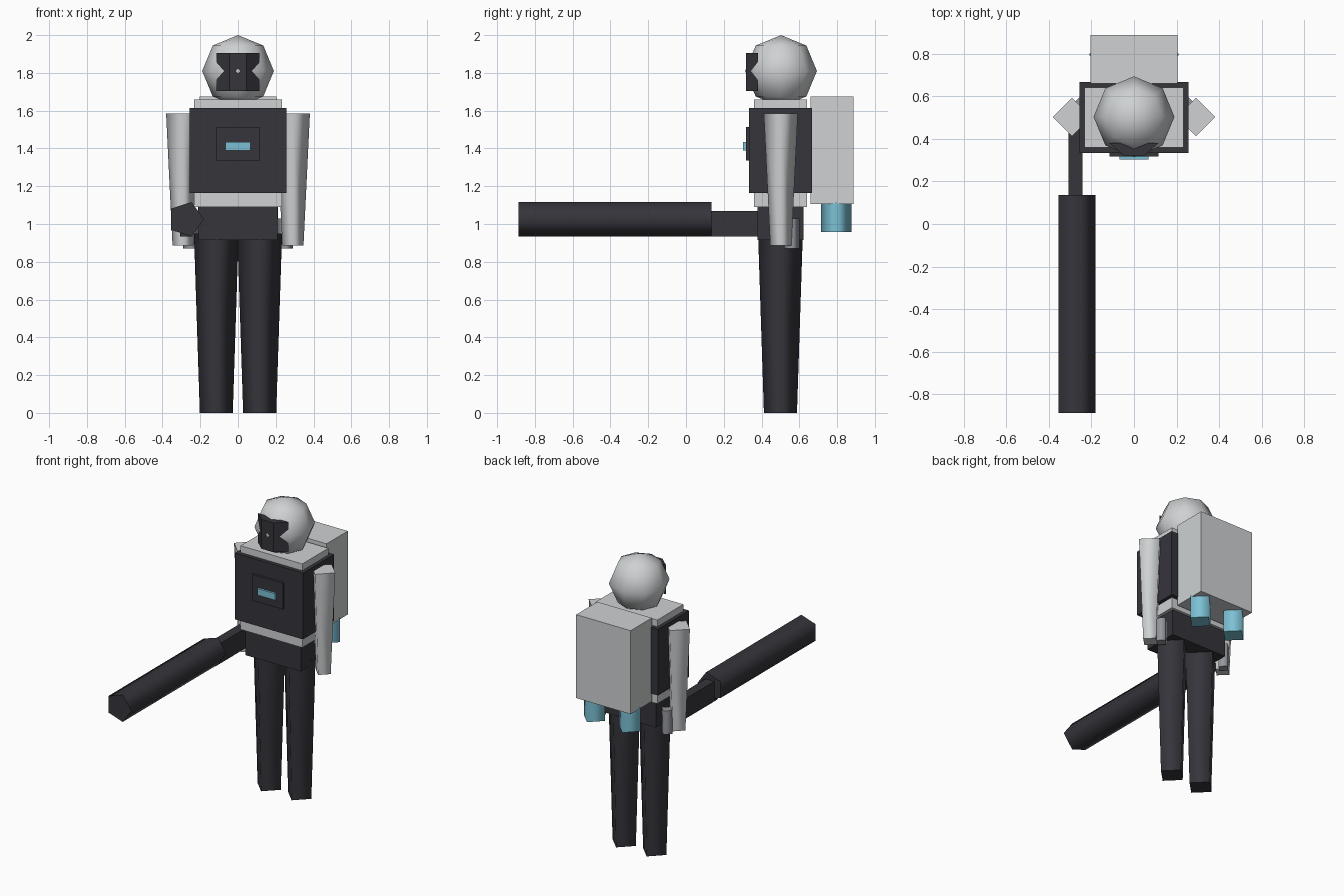
import bpy, bmesh, math
from mathutils import Matrix

cube = bpy.data.objects.get("Cube")
if cube:
    bpy.data.objects.remove(cube, do_unlink=True)


def material(name, rgb):
    m = bpy.data.materials.new(name)
    m.use_nodes = True
    m.diffuse_color = (*rgb, 1)
    m.node_tree.nodes["Principled BSDF"].inputs["Base Color"].default_value = (*rgb, 1)
    return m


LIGHT = material("light grey", (0.62, 0.64, 0.65))
DARK = material("charcoal", (0.036, 0.035, 0.044))
GREY = material("mid grey", (0.3, 0.31, 0.34))
CYAN = material("cyan", (0.2, 0.53, 0.66))
MID_Y = 0.5  # the body stands behind the origin


def finish(name, bm, mat):
    bmesh.ops.recalc_face_normals(bm, faces=bm.faces[:])
    mesh = bpy.data.meshes.new(name)
    bm.to_mesh(mesh)
    bm.free()
    mesh.materials.append(mat)
    obj = bpy.data.objects.new(name, mesh)
    bpy.context.collection.objects.link(obj)
    return obj


def box(name, mat, x, y, z):
    """Box from (low, high) pairs on each axis."""
    bm = bmesh.new()
    bmesh.ops.create_cube(bm, size=1)
    for v in bm.verts:
        v.co = [lo + (c + 0.5) * (hi - lo) for c, (lo, hi) in zip(v.co, (x, y, z))]
    return finish(name, bm, mat)


def prism(name, mat, sides, r_low, r_high, start, length, along_y=False):
    """Few-sided tapered tube with a corner toward +x, smooth sides and flat caps."""
    bm = bmesh.new()
    bmesh.ops.create_cone(bm, cap_ends=True, segments=sides,
                          radius1=r_low, radius2=r_high, depth=length)
    # Turn so that the first corner points along +x
    first = bm.verts[:][0].co
    turn = Matrix.Rotation(-math.atan2(first.y, first.x), 4, 'Z')
    bm.transform(Matrix.Translation((0, 0, length / 2)) @ turn)
    caps = [f for f in bm.faces if abs(f.normal.z) > 0.9]
    for f in bm.faces:
        f.smooth = f not in caps
    for f in caps:
        for e in f.edges:
            e.smooth = False
    if along_y:
        bm.transform(Matrix.Rotation(-math.pi / 2, 4, 'X'))
    bm.transform(Matrix.Translation(start))
    return finish(name, bm, mat)


# Head
bm = bmesh.new()
bmesh.ops.create_uvsphere(bm, u_segments=8, v_segments=4, radius=0.19)
for f in bm.faces:
    f.smooth = True
bm.transform(Matrix.Translation((0, MID_Y + 0.003, 1.81)))
finish("head", bm, LIGHT)

# Visor: a faceted band, partly sunk in the head
bm = bmesh.new()
outline = [(-0.115, 0.38), (-0.045, 0.318), (0.045, 0.318), (0.115, 0.38)]
base = bm.faces.new([bm.verts.new((x, y, 1.705)) for x, y in outline])
raised = bmesh.ops.extrude_face_region(bm, geom=[base])["geom"]
bmesh.ops.translate(bm, vec=(0, 0, 0.2),
                    verts=[g for g in raised if isinstance(g, bmesh.types.BMVert)])
finish("visor", bm, DARK)

# Torso, armour and hips
box("torso", LIGHT, (-0.232, 0.232), (0.36, 0.64), (1.09, 1.66))
box("chest_armour", DARK, (-0.256, 0.256), (0.333, 0.667), (1.163, 1.614))
box("chest_plate", DARK, (-0.115, 0.115), (0.317, 0.34), (1.335, 1.513))
box("chest_light", CYAN, (-0.067, 0.067), (0.303, 0.32), (1.39, 1.435))
box("hips", DARK, (-0.21, 0.21), (0.378, 0.622), (0.915, 1.095))

# Backpack
box("backpack", LIGHT, (-0.205, 0.205), (0.66, 0.888), (1.107, 1.675))

# Limbs and thrusters on both sides
for side, s in (("left", 1), ("right", -1)):
    prism(side + "_leg", DARK, 4, 0.0875, 0.1185, (s * 0.115, MID_Y, 0), 0.95)
    prism(side + "_arm", LIGHT, 4, 0.056, 0.09, (s * 0.291, MID_Y + 0.002, 0.887), 0.698)
    prism(side + "_hip_pod", GREY, 4, 0.04, 0.04, (s * 0.25, 0.56, 0.87), 0.16)
    prism(side + "_thruster", CYAN, 4, 0.08, 0.08, (s * 0.133, 0.795, 0.957), 0.16)

# Long weapon held at the right hip
prism("weapon_barrel", DARK, 5, 0.096, 0.096, (-0.276, -0.888, 1.025), 1.023, along_y=True)
box("weapon_stock", DARK, (-0.308, -0.242), (0.1, 0.48), (0.934, 1.07))
